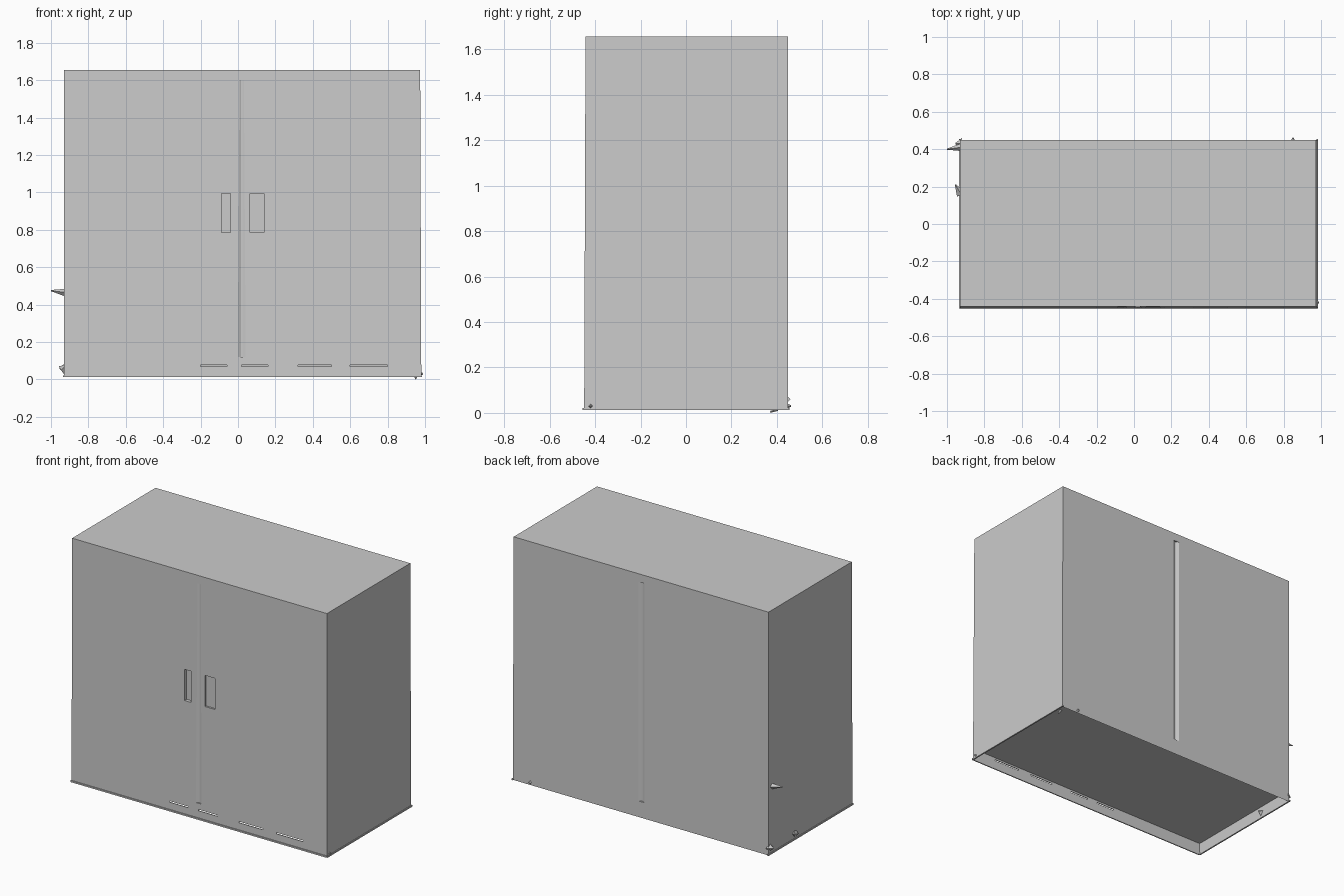
import bpy, bmesh
from mathutils import Vector

if "Cube" in bpy.data.objects:
    bpy.data.objects.remove(bpy.data.objects["Cube"], do_unlink=True)

grey = bpy.data.materials.new("cabinet grey")
grey.use_nodes = True
COLOUR = (0.6, 0.6, 0.6, 1)
grey.diffuse_color = COLOUR
grey.node_tree.nodes["Principled BSDF"].inputs["Base Color"].default_value = COLOUR


def add_object(name, bm):
    mesh = bpy.data.meshes.new(name)
    bmesh.ops.recalc_face_normals(bm, faces=bm.faces)
    bm.to_mesh(mesh)
    bm.free()
    mesh.materials.append(grey)
    obj = bpy.data.objects.new(name, mesh)
    bpy.context.collection.objects.link(obj)
    return obj


def box_mesh(low, high):
    bm = bmesh.new()
    low, high = Vector(low), Vector(high)
    bmesh.ops.create_cube(bm, size=1)
    for v in bm.verts:
        v.co = (low + high) / 2 + v.co * (high - low)
    return bm


def cut(obj, name, bm):
    cutter = add_object(name + "_cutter", bm)
    cutter.hide_render = True
    cutter.hide_viewport = True
    mod = obj.modifiers.new(name, "BOOLEAN")
    mod.operation, mod.solver, mod.object = "DIFFERENCE", "EXACT", cutter


def chip(name, base, tip, radius):
    # Tapered splinter standing off the shell
    base, tip = Vector(base), Vector(tip)
    axis = tip - base
    bm = bmesh.new()
    bmesh.ops.create_cone(bm, segments=4, radius1=radius, radius2=0.003,
                          depth=axis.length, cap_ends=True)
    turn = axis.to_track_quat("Z", "Y")
    for v in bm.verts:
        v.co = turn @ v.co + (base + tip) / 2
    return add_object(name, bm)


LEFT, RIGHT, MID = -0.93, 0.98, 0.02
FRONT, BACK, TOP, FLOOR = -0.448, 0.448, 1.655, 0.012

# Carcass: a slightly tapering shell with a thin skirt around a raised floor
bm = box_mesh((LEFT, FRONT, FLOOR), (RIGHT, BACK, TOP))
for v in bm.verts:
    if v.co.z > 1:
        v.co.y += 0.006 if v.co.y < 0 else 0
        v.co.x -= 0.006 if v.co.x > 0 else 0
under = min(bm.faces, key=lambda f: f.calc_center_median().z)
bmesh.ops.inset_region(bm, faces=[under], thickness=0.01)
for v in under.verts:
    v.co.z = 0.09
carcass = add_object("carcass", bm)

# Finger pulls cut into the doors
for name, x0, x1, depth in (("right_pull", -0.088, -0.04, 0.025),
                            ("left_pull", 0.065, 0.14, 0.015)):
    cut(carcass, name, box_mesh((x0, FRONT - 0.05, 0.785),
                                (x1, FRONT + depth, 0.995)))

# Soft wide valleys where the doors meet and down the middle of the back
for name, y, inward in (("door_seam", FRONT, 1), ("back_seam", BACK, -1)):
    bm = box_mesh((MID - 0.04, y - 0.01, 0.12), (MID + 0.04, y + 0.01, 1.6))
    for v in bm.verts:
        if (v.co.y - y) * inward > 0:
            v.co.x = MID + (v.co.x - MID) * 0.1
    cut(carcass, name, bm)

# Narrow gaps in the front skirt, just under the floor
for i, (x0, x1) in enumerate(((-0.2, -0.06), (0.02, 0.16), (0.32, 0.5), (0.6, 0.8))):
    cut(carcass, f"skirt_gap_{i}", box_mesh((x0, FRONT - 0.03, 0.07),
                                            (x1, FRONT + 0.03, 0.078)))

# Slim lip along the front and sides of the base
add_object("front_base_lip", box_mesh((LEFT, -0.455, FLOOR), (RIGHT, FRONT, 0.022)))
for name, x in (("right_base_lip", LEFT), ("left_base_lip", RIGHT)):
    add_object(name, box_mesh((x - 0.005, -0.452, FLOOR), (x + 0.005, 0.455, 0.022)))

# Ragged chips on the rear right edge and the base corners
chip("edge_chip", (-0.925, 0.41, 0.465), (-1.0, 0.4, 0.475), 0.02)
chip("side_chip", (-0.925, 0.16, 0.05), (-0.955, 0.21, 0.07), 0.025)
chip("base_corner_chip", (-0.92, 0.43, 0.06), (-0.955, 0.43, 0.06), 0.03)
chip("left_corner_chip", (0.97, -0.42, 0.03), (0.99, -0.42, 0.03), 0.015)
chip("back_corner_chip", (0.85, 0.44, 0.03), (0.85, 0.462, 0.03), 0.015)
chip("base_foot", (0.95, 0.4, 0.02), (0.95, 0.37, 0.003), 0.012)
